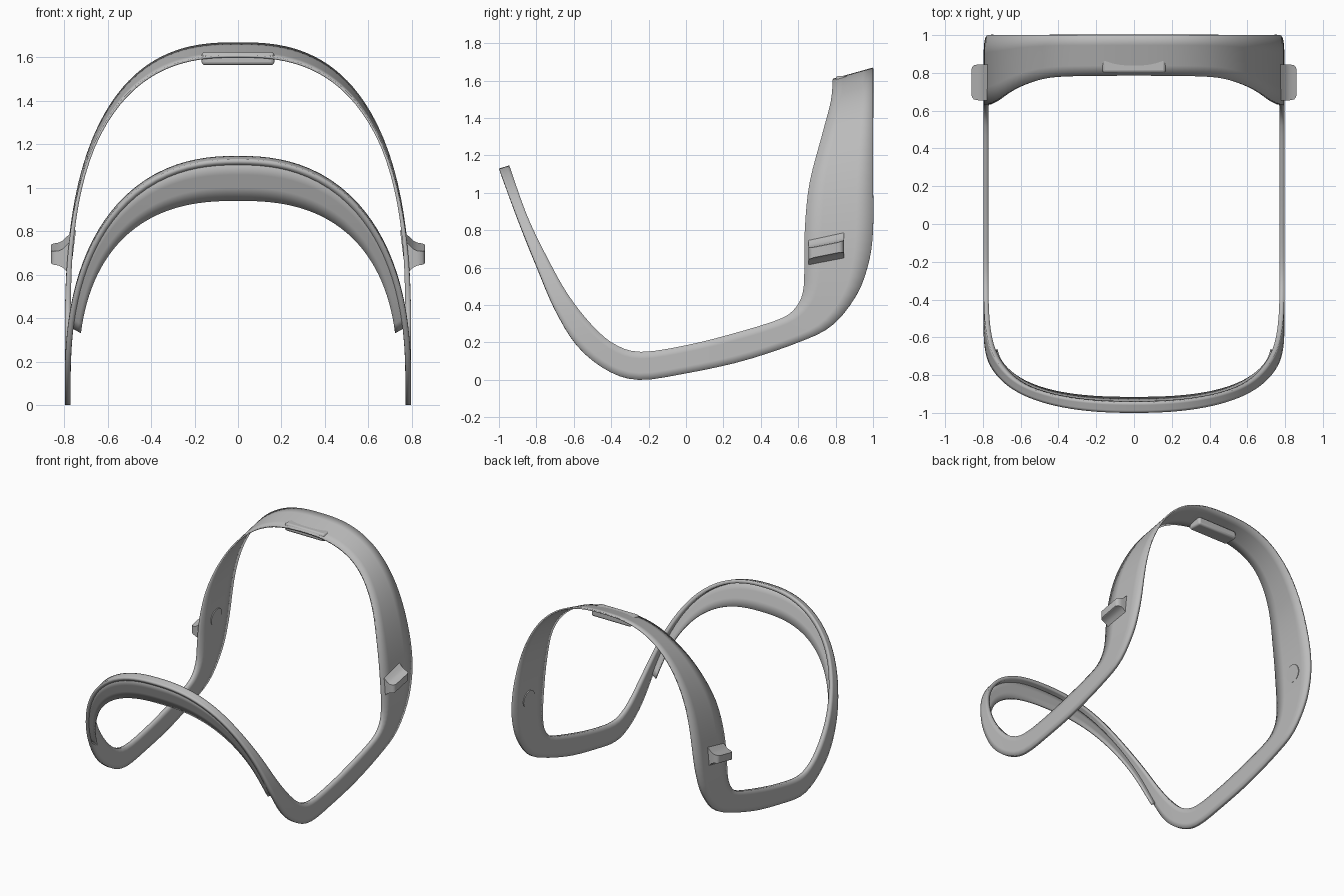
import bpy, bmesh, math
from mathutils import Vector

cube = bpy.data.objects.get("Cube")
if cube:
    bpy.data.objects.remove(cube, do_unlink=True)

grey = bpy.data.materials.new("plain grey")
grey.use_nodes = True
grey.diffuse_color = (0.5, 0.5, 0.5, 1)
grey.node_tree.nodes["Principled BSDF"].inputs["Base Color"].default_value = (0.5, 0.5, 0.5, 1)


def add_object(name, verts, faces):
    mesh = bpy.data.meshes.new(name)
    mesh.from_pydata(verts, [], faces)
    mesh.materials.append(grey)
    obj = bpy.data.objects.new(name, mesh)
    bpy.context.collection.objects.link(obj)
    return obj


def smooth(obj, degrees=35):
    bpy.ops.object.select_all(action='DESELECT')
    obj.select_set(True)
    bpy.context.view_layer.objects.active = obj
    bpy.ops.object.shade_smooth_by_angle(angle=math.radians(degrees))


def spline(points, t):
    """Catmull-Rom point at parameter t."""
    last = len(points) - 1
    i = min(int(t), last - 1)
    f = t - i
    p0, p1, p2, p3 = (Vector(points[max(0, min(last, k))]) for k in range(i - 1, i + 3))
    return 0.5 * (2 * p1 + (p2 - p0) * f + (2 * p0 - 5 * p1 + 4 * p2 - p3) * f * f
                  + (3 * p1 - p0 - 3 * p2 + p3) * f ** 3)


# Side profile (y, z): paired points on the two edges of the band, front to back
outer_edge = [(-1, 1.13), (-.9, .86), (-.8, .61), (-.7, .375), (-.58, .18), (-.42, .05),
              (-.25, 0), (0, .035), (.3, .1), (.6, .2), (.78, .29), (.91, .45),
              (.975, .62), (1, .8), (1, 1.08), (1, 1.36), (1, 1.54), (1, 1.67)]
inner_edge = [(-.945, 1.147), (-.85, .88), (-.745, .66), (-.63, .455), (-.5, .29), (-.38, .19),
              (-.24, .15), (0, .185), (.26, .25), (.5, .325), (.585, .385), (.625, .47),
              (.633, .6), (.635, .8), (.66, 1.05), (.73, 1.32), (.774, 1.49), (.785, 1.61)]
HALF_WIDTH = 0.797
STEPS = 84


def edge_points(edge):
    """3D points of one band edge on the +x side; both ends arch to the middle."""
    result = []
    for k in range(STEPS + 1):
        t = (len(edge) - 1) * (1 - math.cos(math.pi * k / STEPS)) / 2
        y, z = spline(edge, t)
        base, power, top = (0.1, 2.35, edge[0][1]) if y < 0 else (0.3, 2.6, edge[-1][1])
        r = min(1, max(0, (z - base) / (top - base)))
        x = HALF_WIDTH * (1 - r ** power) ** (1 / power)
        result.append(Vector((0 if k in (0, STEPS) else x, y, z)))
    return result


# Continuous band: a closed ribbon, thinner towards the rear arch
a, b = edge_points(outer_edge), edge_points(inner_edge)
flip = Vector((-1, 1, 1))
ring_a = a + [p * flip for p in a[-2:0:-1]]
ring_b = b + [p * flip for p in b[-2:0:-1]]
n = len(ring_a)
ROWS = 4
verts = [p.lerp(q, r / ROWS) for r in range(ROWS + 1) for p, q in zip(ring_a, ring_b)]
faces = [(r * n + i, r * n + (i + 1) % n, (r + 1) * n + (i + 1) % n, (r + 1) * n + i)
         for r in range(ROWS) for i in range(n)]
band = add_object("band", verts, faces)
group = band.vertex_groups.new(name="thickness")
for i, p in enumerate(verts):
    fade = min(1, max(0, (p.z - 0.5) / 0.7)) if p.y > 0.4 else 0
    group.add([i], 1 - fade, 'REPLACE')
solid = band.modifiers.new("wall", 'SOLIDIFY')
solid.thickness = 0.026
solid.offset = -1
solid.vertex_group = "thickness"
solid.thickness_vertex_group = 0.4
smooth(band)


# Front plate: thin arch filling the front face inside the band
def front_y(z):
    for p, q in zip(a, a[1:]):
        if p.z >= z >= q.z:
            return p.y + (q.y - p.y) * (p.z - z) / max(p.z - q.z, 1e-6)
    return a[0].y


def arch(width, height, power, angle):
    x = width * max(0, math.cos(angle)) ** (2 / power)
    z = 0.1 + height * math.sin(angle) ** (2 / power)
    return x, z


START, COUNT, LAYERS = 0.2, 64, 3
plate_verts, plate_faces = [], []
for k in range(COUNT + 1):
    s = -1 + 2 * k / COUNT
    angle = START + (math.pi / 2 - START) * (1 - abs(s))
    side = 1 if s >= 0 else -1
    (xo, zo), (xi, zi) = arch(.785, 1.02, 2.35, angle), arch(.735, .84, 2.5, angle)
    for r in range(LAYERS + 1):
        f = r / LAYERS
        x, z = xo + (xi - xo) * f, zo + (zi - zo) * f
        plate_verts.append((side * x, front_y(z) + 0.002, z))
w = LAYERS + 1
for k in range(COUNT):
    for r in range(LAYERS):
        i = k * w + r
        plate_faces.append((i, i + 1, i + w + 1, i + w))
plate = add_object("front_plate", plate_verts, plate_faces)
solid = plate.modifiers.new("wall", 'SOLIDIFY')
solid.thickness = 0.014
solid.offset = -1
# Faces look to the front, so the wall grows towards the back
if sum(p.normal.y for p in plate.data.polygons) > 0:
    plate.data.flip_normals()
smooth(plate)

# Side clips: flared stem ending in a rounded tab, tilted along the wall
sections = [(.772, .095, .075), (.79, .095, .06), (.805, .095, .044), (.825, .095, .034),
            (.848, .09, .031), (.857, .08, .03), (.86, .068, .027)]
clip_verts, clip_faces = [], []
for x, half_y, half_z in sections:
    for sy, sz in ((-1, -1), (1, -1), (1, 1), (-1, 1)):
        clip_verts.append((x, .75 + sy * half_y, .695 + sz * half_z + .2 * sy * half_y))
for k in range(len(sections) - 1):
    for j in range(4):
        m = (j + 1) % 4
        clip_faces.append((4 * k + j, 4 * k + m, 4 * k + 4 + m, 4 * k + 4 + j))
end = len(clip_verts)
clip_faces += [(3, 2, 1, 0), (end - 4, end - 3, end - 2, end - 1)]
for name, side in (("left_clip", 1), ("right_clip", -1)):
    clip = add_object(name, [(side * x, y, z) for x, y, z in clip_verts],
                      [f if side > 0 else f[::-1] for f in clip_faces])
    smooth(clip, 40)

# Round inner buttons on both walls
for name, side in (("left_button", 1), ("right_button", -1)):
    bpy.ops.mesh.primitive_cylinder_add(vertices=32, radius=0.065, depth=0.008,
                                        location=(side * 0.758, 0.82, 0.74),
                                        rotation=(0, side * math.radians(83), 0))
    button = bpy.context.object
    button.name = name
    button.data.materials.append(grey)
    smooth(button)

# Pad under the top of the rear arch
bpy.ops.mesh.primitive_cube_add(size=1, location=(0, 0.855, 1.595))
pad = bpy.context.object
pad.name = "top_pad"
pad.scale = (0.335, 0.11, 0.06)
bpy.ops.object.transform_apply(location=False, rotation=False, scale=True)
pad.data.materials.append(grey)
bevel = pad.modifiers.new("round", 'BEVEL')
bevel.width = 0.015
bevel.segments = 3
smooth(pad)
